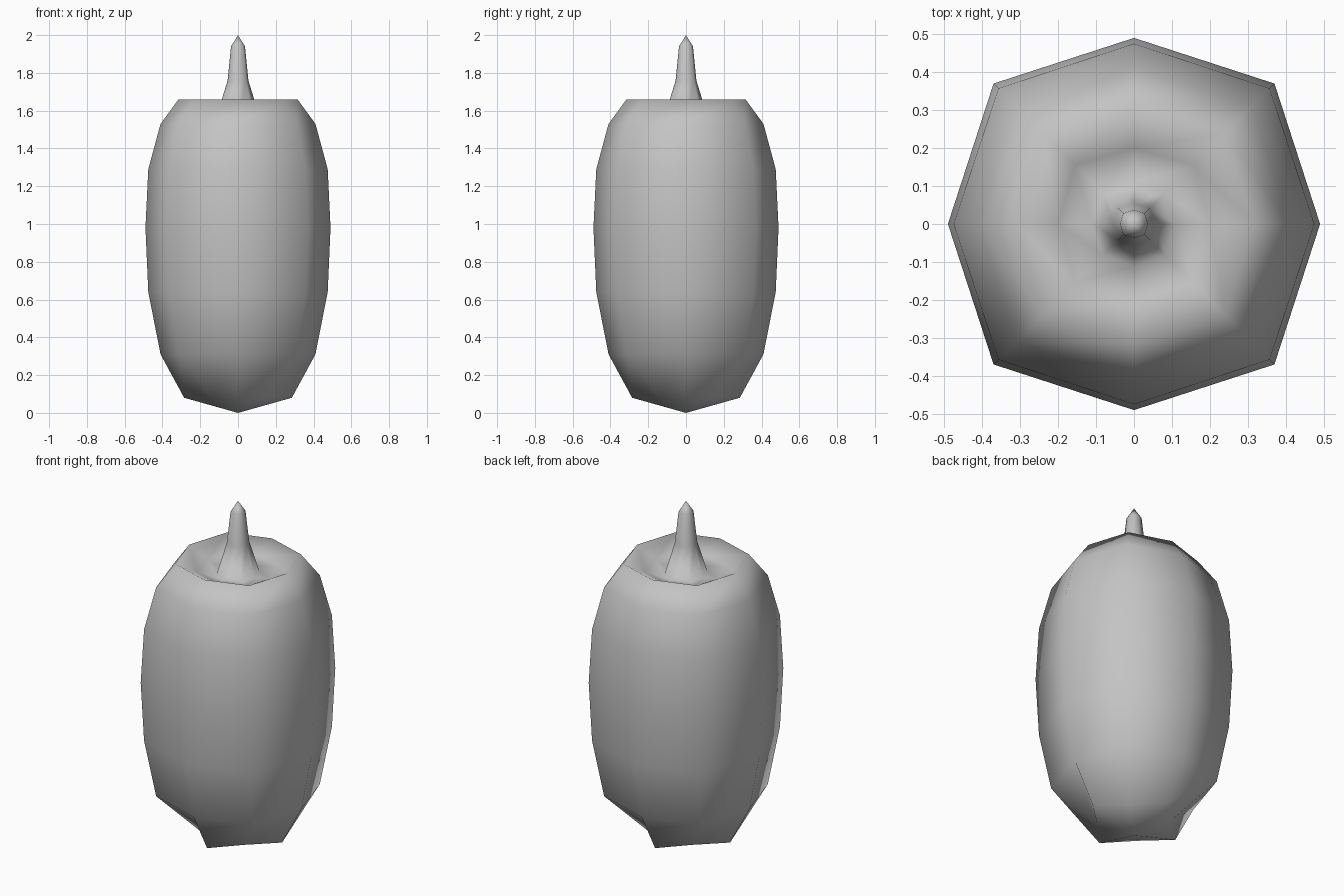
import bpy
import bmesh
from math import cos, sin, pi

cube = bpy.data.objects.get("Cube")
if cube:
    bpy.data.objects.remove(cube, do_unlink=True)

skin = bpy.data.materials.new("plain_grey")
skin.use_nodes = True
colour = (0.55, 0.55, 0.55, 1)
skin.diffuse_color = colour
skin.node_tree.nodes["Principled BSDF"].inputs["Base Color"].default_value = colour

SIDES = 8

# Each ring: radius on the axes, radius on the diagonals, height
body_rings = [
    (0.285, 0.195, 0.08),
    (0.41, 0.44, 0.31),
    (0.475, 0.505, 0.64),
    (0.49, 0.523, 0.98),
    (0.475, 0.505, 1.29),
    (0.41, 0.44, 1.53),
    (0.315, 0.338, 1.66),
]
dimple_rings = [(0.2, 0.22, 1.60)]
stem_rings = [
    (0.11, 0.115, 1.58),
    (0.055, 0.06, 1.76),
    (0.037, 0.04, 1.94),
]


def add_ring(bm, axis_r, diagonal_r, z):
    ring = []
    for i in range(SIDES):
        r = diagonal_r if i % 2 else axis_r
        a = 2 * pi * i / SIDES
        ring.append(bm.verts.new((r * cos(a), r * sin(a), z)))
    return ring


def loft(name, ring_specs, bottom_z, top_z):
    """Skin octagonal rings and close both ends in a point."""
    bm = bmesh.new()
    rings = [add_ring(bm, *spec) for spec in ring_specs]
    bottom = bm.verts.new((0, 0, bottom_z))
    top = bm.verts.new((0, 0, top_z))
    for i in range(SIDES):
        j = (i + 1) % SIDES
        bm.faces.new((bottom, rings[0][j], rings[0][i]))
        bm.faces.new((rings[-1][i], rings[-1][j], top))
        for low, high in zip(rings, rings[1:]):
            bm.faces.new((low[i], low[j], high[j], high[i]))
    for face in bm.faces:
        face.smooth = True
    bmesh.ops.recalc_face_normals(bm, faces=bm.faces[:])
    mesh = bpy.data.meshes.new(name)
    bm.to_mesh(mesh)
    bm.free()
    mesh.materials.append(skin)
    obj = bpy.data.objects.new(name, mesh)
    bpy.context.collection.objects.link(obj)
    return obj


# Body, sunken crown and stem form one continuous smooth skin
loft("fruit_with_stem", body_rings + dimple_rings + stem_rings, 0, 2)
